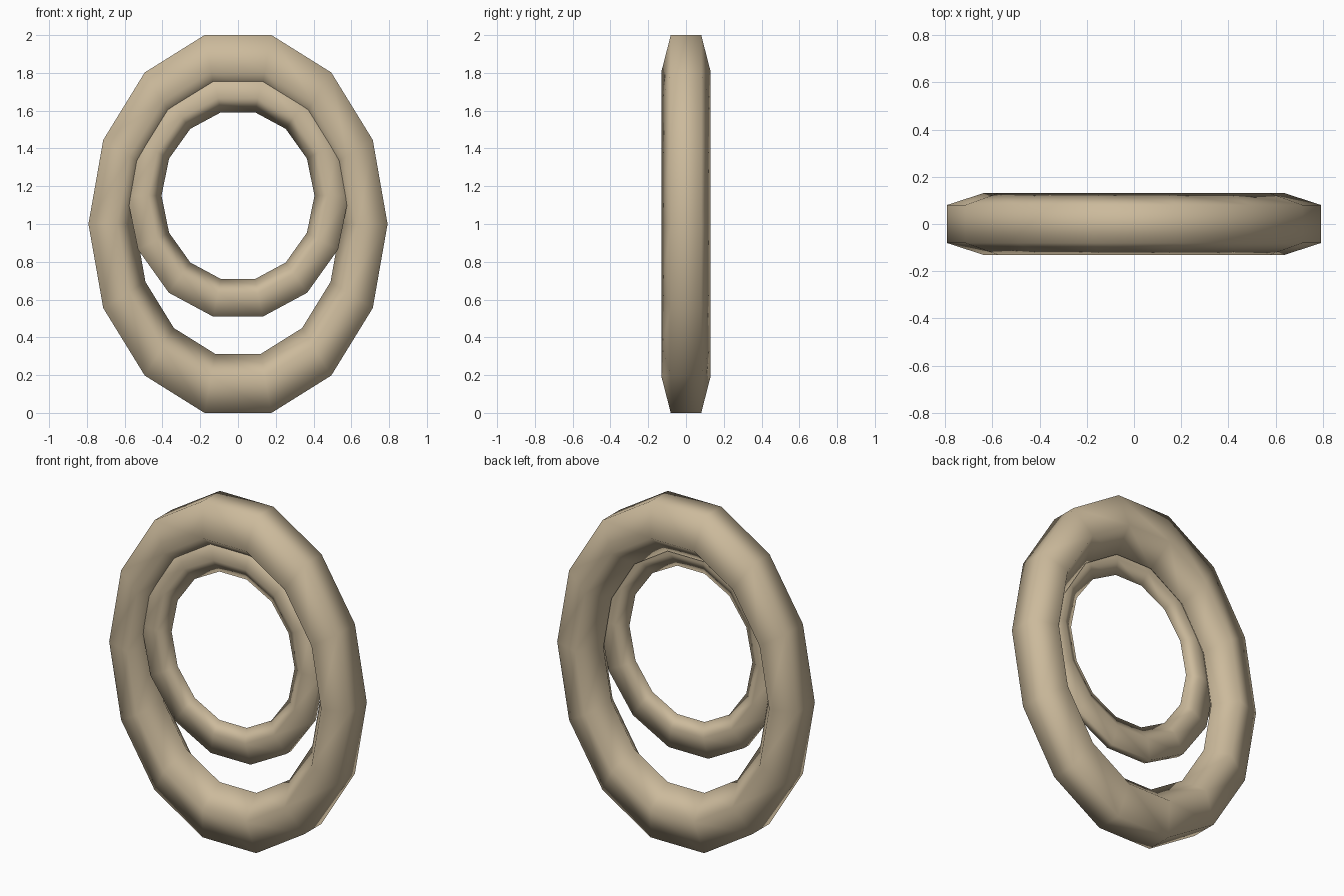
import bpy, bmesh
from math import pi, cos, sin

if "Cube" in bpy.data.objects:
    bpy.data.objects.remove(bpy.data.objects["Cube"])

tan = bpy.data.materials.new("tan")
tan.diffuse_color = (0.6, 0.49, 0.33, 1)
tan.use_nodes = True
tan.node_tree.nodes["Principled BSDF"].inputs["Base Color"].default_value = tan.diffuse_color


def oval_ring(name, radius, tube, depth, stretch, y, z, segments=14, sides=5):
    """Upright torus with a pentagonal tube (flat side outward), stretched in z."""
    bm = bmesh.new()
    rings = []
    for i in range(segments):
        a = 2 * pi * i / segments
        ring = []
        for k in range(sides):
            t = 2 * pi * (k + 0.5) / sides
            r = radius + tube * cos(t)
            ring.append(bm.verts.new((r * cos(a), depth * sin(t), r * sin(a) * stretch)))
        rings.append(ring)
    for i in range(segments):
        p, q = rings[i], rings[(i + 1) % segments]
        for k in range(sides):
            n = (k + 1) % sides
            bm.faces.new((p[k], p[n], q[n], q[k]))
    bmesh.ops.recalc_face_normals(bm, faces=bm.faces)
    for f in bm.faces:
        f.smooth = True
    mesh = bpy.data.meshes.new(name)
    bm.to_mesh(mesh)
    bm.free()
    mesh.materials.append(tan)
    obj = bpy.data.objects.new(name, mesh)
    obj.location = (0, y, z)
    bpy.context.collection.objects.link(obj)
    return obj


# Large outer ring standing on the ground
oval_ring("outer_ring", 0.681, 0.137, 0.137, 1.296, 0, 1.0)
# Smaller, flatter ring sunk into the front of the outer one
oval_ring("inner_ring", 0.506, 0.101, 0.038, 1.118, -0.046, 1.15)
